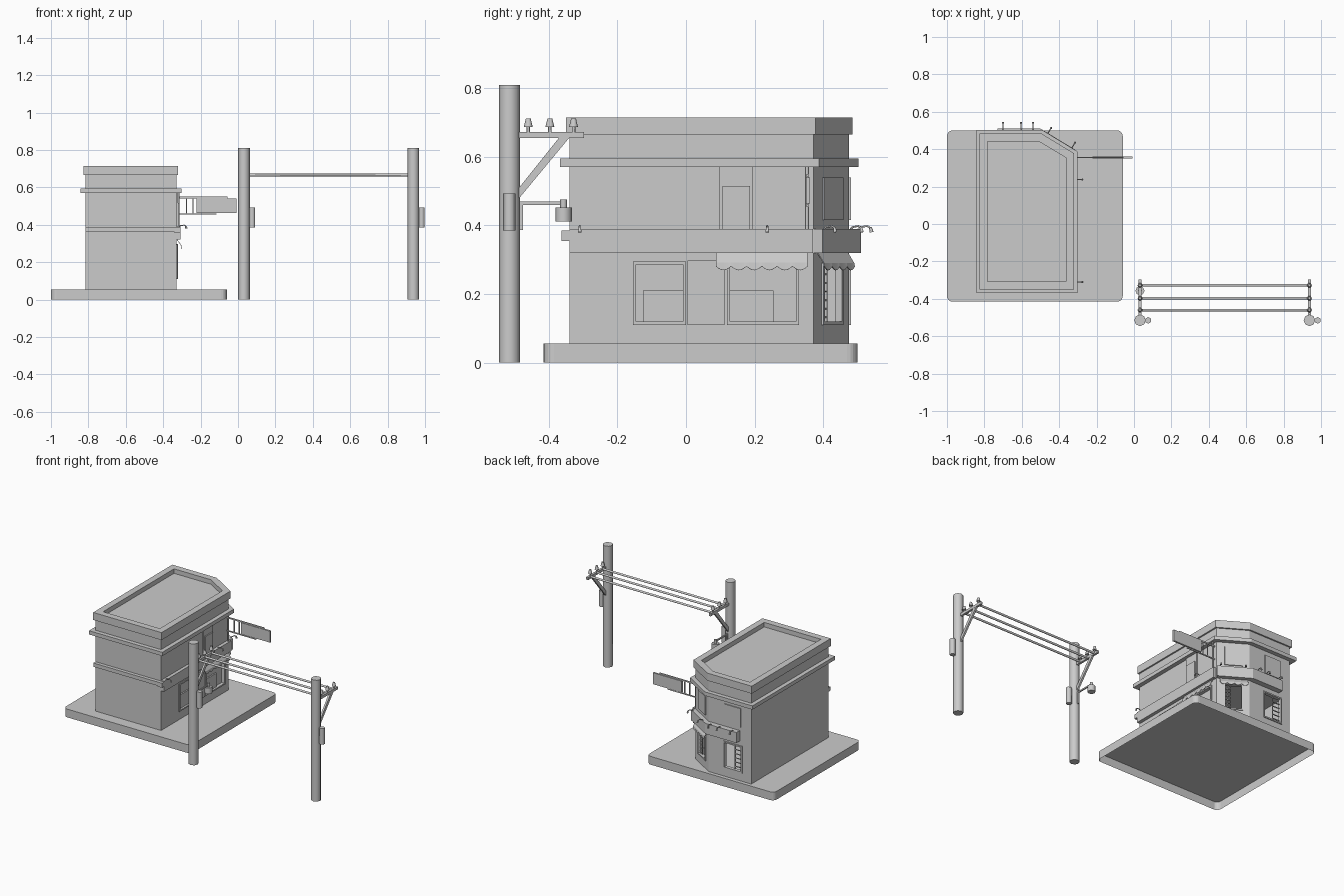
import bpy, bmesh, math
from mathutils import Vector

if "Cube" in bpy.data.objects:
    bpy.data.objects.remove(bpy.data.objects["Cube"])


def mesh_obj(name, verts, faces):
    me = bpy.data.meshes.new(name)
    bm = bmesh.new()
    vs = [bm.verts.new(v) for v in verts]
    for f in faces:
        bm.faces.new([vs[i] for i in f])
    bmesh.ops.recalc_face_normals(bm, faces=bm.faces)
    bm.to_mesh(me)
    bm.free()
    ob = bpy.data.objects.new(name, me)
    bpy.context.collection.objects.link(ob)
    return ob


def prism(name, pts, z0, z1, bottom=True):
    n = len(pts)
    verts = [(p[0], p[1], z0) for p in pts] + [(p[0], p[1], z1) for p in pts]
    faces = [(i, (i + 1) % n, n + (i + 1) % n, n + i) for i in range(n)]
    faces.append(tuple(range(n, 2 * n)))
    if bottom:
        faces.append(tuple(reversed(range(n))))
    return mesh_obj(name, verts, faces)


def box(name, x0, x1, y0, y1, z0, z1):
    return prism(name, [(x0, y0), (x1, y0), (x1, y1), (x0, y1)], z0, z1)


def cylinder(name, a, b, r1, r2=None, sides=8):
    a, b = Vector(a), Vector(b)
    bpy.ops.mesh.primitive_cone_add(vertices=sides, radius1=r1, radius2=r1 if r2 is None else r2,
                                    depth=(b - a).length, location=(a + b) / 2)
    ob = bpy.context.object
    ob.rotation_euler = (b - a).to_track_quat('Z', 'Y').to_euler()
    ob.name = name
    bpy.ops.object.shade_smooth_by_angle(angle=math.radians(62))
    return ob


def cut(target, cutter):
    m = target.modifiers.new("cut", 'BOOLEAN')
    m.operation, m.solver, m.object = 'DIFFERENCE', 'EXACT', cutter
    bpy.context.view_layer.objects.active = target
    bpy.ops.object.modifier_apply(modifier=m.name)
    bpy.data.objects.remove(cutter)


# Footprint with one cut corner, offset outward by o
def footprint(o):
    return [(-.815 - o, -.34 - o), (-.33 + o, -.34 - o), (-.33 + o, .372 + .56 * o),
            (-.5 + .286 * o, .475 + o), (-.815 - o, .475 + o)]


# Wall frames: origin, direction along the wall, outward normal
cd = Vector((-.17, .103)).normalized()
RIGHT = (Vector((-.33, 0)), Vector((0, 1)), Vector((1, 0)))
BACK = (Vector((0, .475)), Vector((1, 0)), Vector((0, 1)))
CORNER = (Vector((-.33, .372)), cd, Vector((cd.y, -cd.x)))


def at(wall, u, d, z):
    p = wall[0] + wall[1] * u + wall[2] * d
    return (p.x, p.y, z)


def wall_box(name, wall, u0, u1, z0, z1, d0, d1):
    return prism(name, [at(wall, u, d, 0) for u, d in ((u0, d0), (u1, d0), (u1, d1), (u0, d1))], z0, z1)


def frame(name, wall, u0, u1, z0, z1, d0=-.018, d1=.006, t=.009):
    wall_box(name + "_left", wall, u0, u0 + t, z0, z1, d0, d1)
    wall_box(name + "_right", wall, u1 - t, u1, z0, z1, d0, d1)
    wall_box(name + "_top", wall, u0 + t, u1 - t, z1 - t, z1, d0, d1)
    wall_box(name + "_bottom", wall, u0 + t, u1 - t, z0, z0 + t, d0, d1)


def awning(name, wall, u0, u1, scallops):
    n = scallops * 6
    rows = []
    for i in range(n + 1):
        u = u0 + (u1 - u0) * i / n
        low = .28 - .011 * abs(math.sin(math.pi * i / 6))
        rows += [at(wall, u, .003, .32), at(wall, u, .024, .29), at(wall, u, .026, low)]
    faces = [(3 * i + k, 3 * i + 3 + k, 3 * i + 4 + k, 3 * i + 1 + k) for i in range(n) for k in (0, 1)]
    ob = mesh_obj(name, rows, faces)
    ob.modifiers.new("thickness", 'SOLIDIFY').thickness = .003


def sign_lamp(name, wall, u, d):
    cu = bpy.data.curves.new(name, 'CURVE')
    cu.dimensions, cu.bevel_depth, cu.bevel_resolution = '3D', .003, 1
    cu.use_fill_caps = True
    path = [(d - .01, .385), (d, .395), (d + .02, .398), (d + .03, .392)]
    sp = cu.splines.new('POLY')
    sp.points.add(len(path) - 1)
    for p, (dd, z) in zip(sp.points, path):
        p.co = (*at(wall, u, dd, z), 1)
    bpy.context.collection.objects.link(bpy.data.objects.new(name, cu))
    cylinder(name + "_shade", at(wall, u, d + .032, .38), at(wall, u, d + .029, .394), .006, .004, 6)


# Ground slab with rounded corners, open underneath
slab = []
for cx, cy, a0 in ((-.09, .47, 0), (-.97, .47, 90), (-.97, -.385, 180), (-.09, -.385, 270)):
    for k in range(6):
        a = math.radians(a0 + 18 * k)
        slab.append((cx + .03 * math.cos(a), cy + .03 * math.sin(a)))
prism("ground_slab", slab, 0, .055, bottom=False)

# Building shell with shop openings
body = prism("building_walls", footprint(0), .055, .6)
cut(body, prism("room", footprint(-.022), .06, .32))
cut(body, wall_box("hole", RIGHT, -.155, 0, .11, .295, -.05, .05))
cut(body, wall_box("hole", RIGHT, .12, .33, .11, .29, -.05, .05))
cut(body, wall_box("hole", CORNER, .045, .16, .11, .29, -.05, .05))
cut(body, wall_box("hole", BACK, -.75, -.61, .11, .29, -.05, .05))

# Cornice, upper band and parapet
prism("cornice", footprint(.028), .57, .595)
prism("upper_band", footprint(0), .595, .665)
parapet = prism("parapet", footprint(.01), .665, .715)
cut(parapet, prism("roof_recess", footprint(-.033), .685, .8))
box("front_belt", -.815, -.308, -.363, -.335, .36, .385)

# Right side shopfront
for tag, u0, u1, z1, bw in (("left", -.155, 0, .295, .125), ("right", .12, .33, .29, .135)):
    frame("shop_window_" + tag, RIGHT, u0, u1, .11, z1)
    wall_box("shop_pane_" + tag, RIGHT, u0, u1, .11, z1, -.020, -.016)
    b0 = u0 + .03 if tag == "left" else u0 + .008
    wall_box("window_display_" + tag, RIGHT, b0, b0 + bw - .008, .115, .21, -.016, -.007)
wall_box("shop_door", RIGHT, .005, .112, .11, .297, 0, .008)
wall_box("right_sign_board", RIGHT, -.34, .37, .32, .39, 0, .022)
wall_box("sign_end_cap", RIGHT, -.363, -.34, .355, .385, -.01, .022)
awning("right_awning", RIGHT, .087, .355, 6)
wall_box("upper_panel", RIGHT, .098, .196, .39, .57, 0, .008)
wall_box("upper_door", RIGHT, .106, .186, .39, .515, .008, .015)

# Cut corner: window, awning, sign
frame("corner_window", CORNER, .045, .16, .11, .29)
for u in (.065, .085):
    wall_box("corner_bar", CORNER, u, u + .004, .115, .285, -.012, -.006)
for k in range(6):
    wall_box("corner_rung", CORNER, .05, .088, .13 + .025 * k, .134 + .025 * k, -.012, -.006)
awning("corner_awning", CORNER, .02, .19, 4)
wall_box("corner_sign_board", CORNER, .0, .218, .32, .39, 0, .03)

# Back side: window with shelves and sign
frame("back_window", BACK, -.75, -.61, .11, .29)
for k in range(5):
    wall_box("back_shelf", BACK, -.745, -.69, .135 + .028 * k, .139 + .028 * k, -.014, -.008)
wall_box("back_shelf_post", BACK, -.692, -.687, .115, .285, -.014, -.008)
wall_box("back_sign_board", BACK, -.73, -.5, .32, .39, 0, .036)

# Upper windows on corner and back
for tag, wall, u0, u1 in (("corner", CORNER, .05, .16), ("back", BACK, -.74, -.62)):
    wall_box("upper_window_" + tag, wall, u0, u1, .415, .54, 0, .006)

# Small lamps over the signs
lamps = [(RIGHT, -.31, .022), (RIGHT, .237, .022), (CORNER, .02, .03), (CORNER, .17, .03),
         (BACK, -.70, .034), (BACK, -.605, .034), (BACK, -.54, .034)]
for i, (wall, u, d) in enumerate(lamps):
    sign_lamp(f"sign_lamp_{i}", wall, u, d)

# Projecting street sign
box("hanging_sign", -.222, -.008, .35, .362, .464, .54)
box("sign_rail_top", -.33, -.055, .352, .358, .541, .55)
box("sign_rail_bottom", -.33, -.115, .352, .358, .454, .461)
cylinder("sign_wall_post", (-.318, .353, .39), (-.318, .353, .57), .005)
for x in (-.275, -.24):
    box("sign_bar", x - .003, x + .003, .352, .358, .455, .545)

# Utility poles with cross arms
wires_y = (-.46, -.397, -.328)
for i, x in enumerate((.032, .938)):
    p = f"pole_{i}"
    cylinder(p, (x, -.515, 0), (x, -.515, .81), .031, sides=8)
    cylinder(p + "_fuse_box", (x + .044, -.515, .385), (x + .044, -.515, .493), .018, sides=6)
    box(p + "_cross_arm", x - .007, x + .007, -.5, -.297, .655, .673)
    # diagonal brace as a side profile
    prof = [(-.49, .475), (-.49, .506), (-.37, .656), (-.34, .656)]
    vs = [(x + s, y, z) for s in (-.006, .006) for y, z in prof]
    mesh_obj(p + "_brace", vs, [(0, 1, 2, 3), (7, 6, 5, 4)] +
             [(k, (k + 1) % 4, 4 + (k + 1) % 4, 4 + k) for k in range(4)])
    for y in wires_y:
        cylinder(p + "_insulator_stem", (x, y, .67), (x, y, .69), .005, sides=6)
        cylinder(p + "_insulator", (x, y, .687), (x, y, .712), .013, .007)

# Wires
for y in wires_y:
    cylinder("wire", (.032, y, .666), (.938, y, .666), .0075, sides=6)

# Street lamp on the first pole
box("lamp_arm", .028, .036, -.482, -.355, .46, .469)
box("lamp_bracket", .028, .036, -.488, -.475, .387, .469)
cylinder("lamp_cap", (.032, -.357, .45), (.032, -.357, .476), .01)
cylinder("lamp_shade", (.032, -.357, .412), (.032, -.357, .452), .024)
